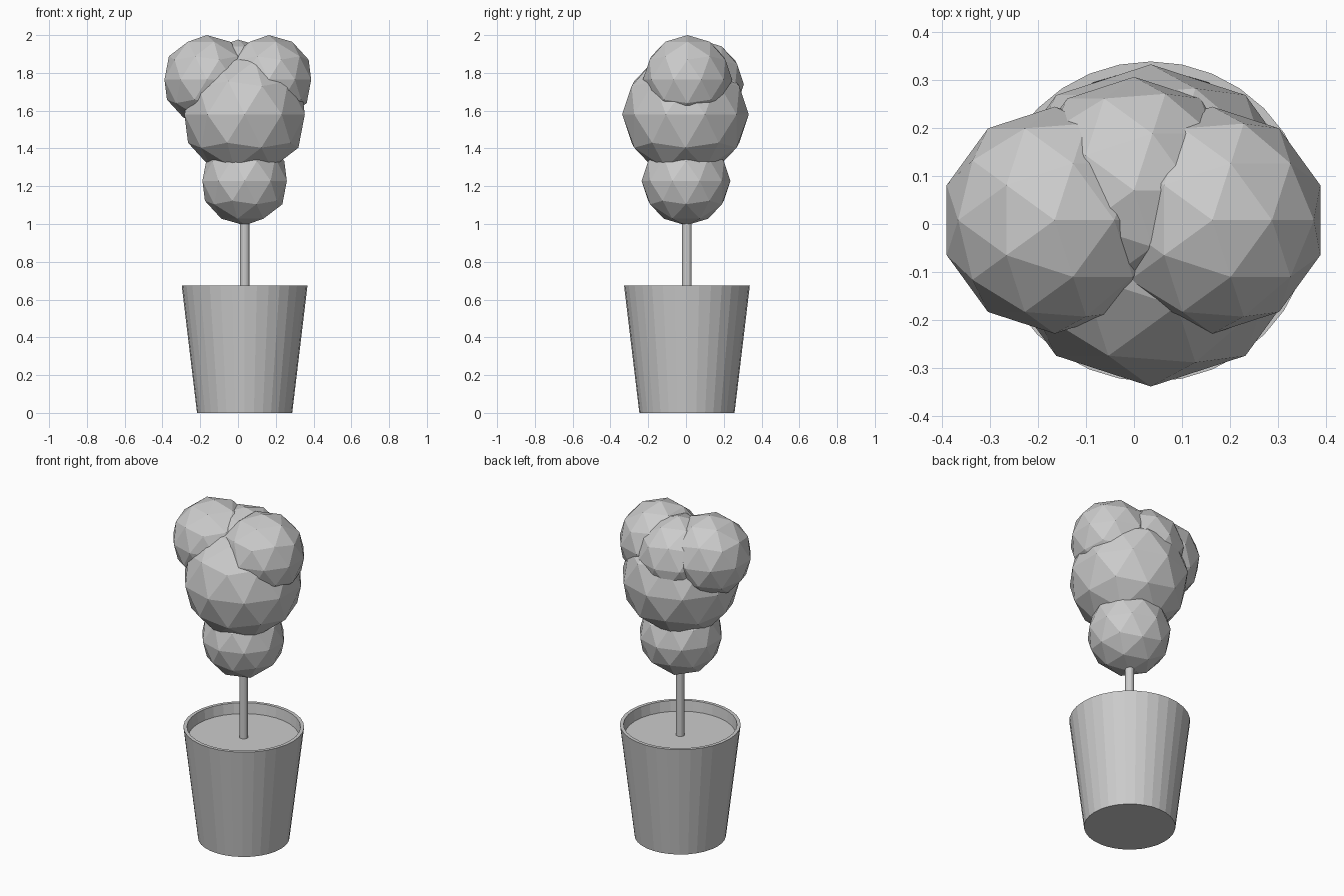
import bpy, bmesh
from math import cos, sin, tau

if "Cube" in bpy.data.objects:
    bpy.data.objects.remove(bpy.data.objects["Cube"])

CX = 0.035  # shared axis of pot, trunk and lower foliage


def lathe(name, profile, sides, loc):
    """Revolve (radius, z) points and cap both ends of the profile."""
    bm = bmesh.new()
    rings = [[bm.verts.new((r * cos(tau * i / sides), r * sin(tau * i / sides), z))
              for i in range(sides)] for r, z in profile]
    for a, b in zip(rings, rings[1:]):
        for i in range(sides):
            j = (i + 1) % sides
            bm.faces.new((a[i], a[j], b[j], b[i]))
    bm.faces.new(rings[0][::-1])
    bm.faces.new(rings[-1])
    mesh = bpy.data.meshes.new(name)
    bm.to_mesh(mesh)
    bm.free()
    obj = bpy.data.objects.new(name, mesh)
    obj.location = loc
    bpy.context.collection.objects.link(obj)
    return obj


def leaf_ball(name, radius, loc):
    """Low-poly foliage clump."""
    bpy.ops.mesh.primitive_ico_sphere_add(subdivisions=2, radius=radius, location=loc)
    bpy.context.object.name = name


# Tapered pot with a thin rim and recessed soil surface
lathe("pot", [(0.252, 0), (0.333, 0.675), (0.313, 0.675), (0.306, 0.612)],
      32, (CX, 0.005, 0))

# Trunk
lathe("trunk", [(0.025, 0.6), (0.025, 1.1)], 16, (CX, 0.005, 0))

# Foliage
leaf_ball("lower_foliage", 0.235, (CX, 0, 1.228))
leaf_ball("main_foliage", 0.335, (CX, -0.003, 1.58))
for side, x in (("left", -0.165), ("right", 0.163)):
    leaf_ball(side + "_top_foliage", 0.236, (x, 0.008, 1.764))
leaf_ball("back_top_foliage", 0.236, (0, 0.07, 1.74))
